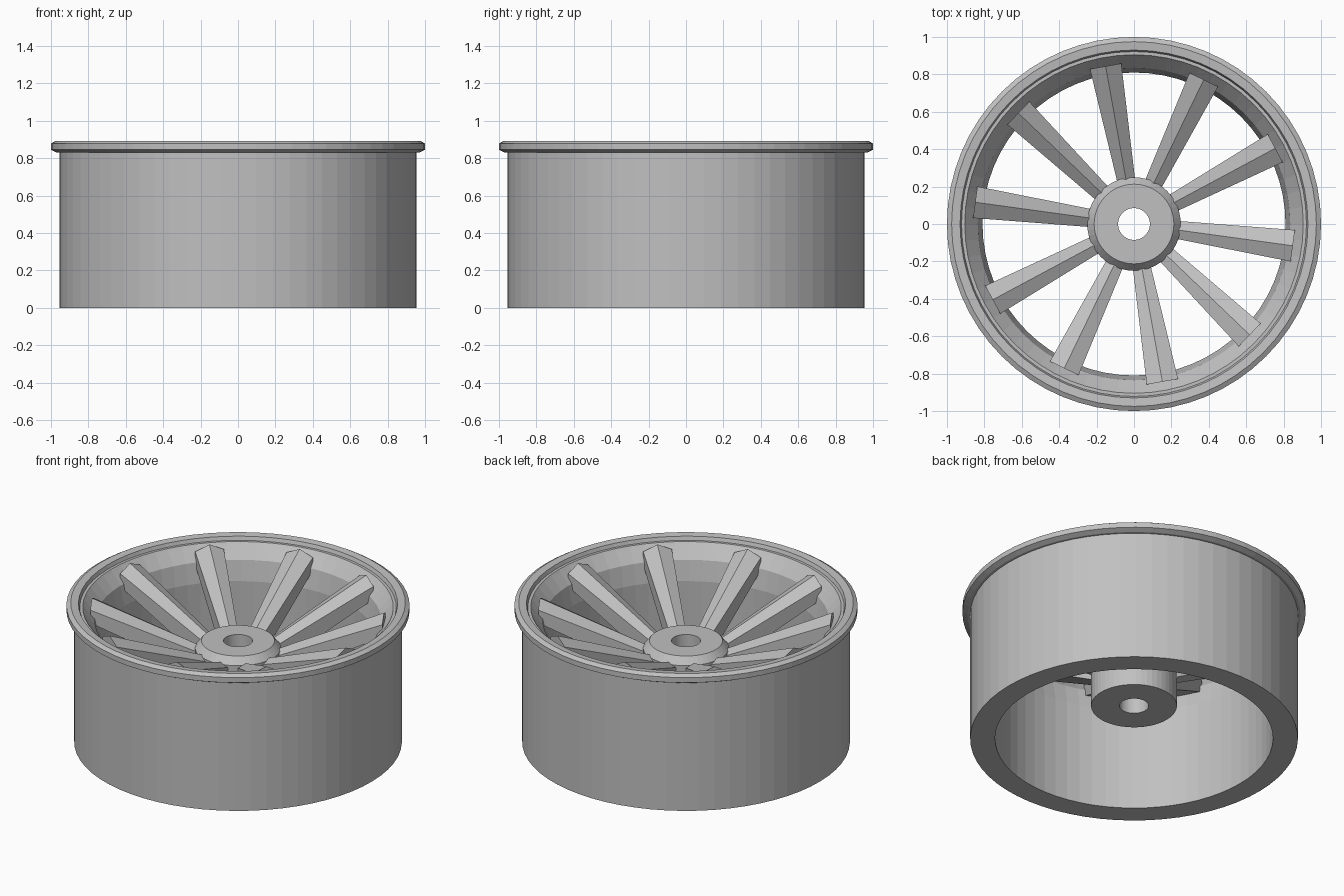
import bpy, bmesh
from math import radians, tau
from mathutils import Matrix, Vector

cube = bpy.data.objects.get("Cube")
if cube:
    bpy.data.objects.remove(cube, do_unlink=True)

grey = bpy.data.materials.new("plain_grey")
grey.use_nodes = True
GREY = (0.53, 0.53, 0.53, 1)
grey.diffuse_color = GREY
grey.node_tree.nodes["Principled BSDF"].inputs["Base Color"].default_value = GREY


def finish(bm, name):
    """Turn a bmesh into a named grey object with outward normals."""
    bmesh.ops.recalc_face_normals(bm, faces=bm.faces)
    mesh = bpy.data.meshes.new(name)
    bm.to_mesh(mesh)
    bm.free()
    mesh.materials.append(grey)
    obj = bpy.data.objects.new(name, mesh)
    bpy.context.collection.objects.link(obj)
    return obj


def lathe(name, profile, sides):
    """Spin a closed (radius, height) outline around the z axis."""
    bm = bmesh.new()
    verts = [bm.verts.new((r, 0, z)) for r, z in profile]
    edges = [bm.edges.new((verts[i - 1], v)) for i, v in enumerate(verts)]
    bmesh.ops.spin(bm, geom=verts + edges, cent=(0, 0, 0), axis=(0, 0, 1),
                   angle=tau, steps=sides, use_merge=True)
    bmesh.ops.remove_doubles(bm, verts=bm.verts, dist=0.0001)
    return finish(bm, name)


# Barrel with outer flange, stepped lip and tapering inner wall
lathe("rim_barrel", [
    (0.955, 0), (0.955, 0.83), (0.97, 0.83), (1.0, 0.845), (1.0, 0.878), (0.975, 0.893),
    (0.93, 0.888), (0.922, 0.865), (0.905, 0.865), (0.893, 0.85),
    (0.835, 0.78), (0.81, 0.655), (0.81, 0)], 64)

# Bored hub with chamfered top
lathe("hub", [(0.085, 0.22), (0.25, 0.22), (0.25, 0.605),
              (0.213, 0.65), (0.085, 0.65)], 48)


def section(bm, radius, half, ridge, shoulder, bottom):
    """Five-sided spoke section with a raised centre ridge."""
    outline = [(-half, bottom), (half, bottom), (half, shoulder),
               (0, ridge), (-half, shoulder)]
    return [bm.verts.new((radius, y, z)) for y, z in outline]


# Ten ridged spokes rising from hub to rim
SPOKES = 10
for n in range(SPOKES):
    bm = bmesh.new()
    inner = section(bm, 0.2, 0.046, 0.597, 0.572, 0.44)
    outer = section(bm, 0.857, 0.085, 0.876, 0.838, 0.755)
    bm.faces.new(inner)
    bm.faces.new(outer)
    for i in range(len(inner)):
        bm.faces.new((inner[i - 1], inner[i], outer[i], outer[i - 1]))
    turn = Matrix.Rotation(radians(28.2) + n * tau / SPOKES, 3, "Z")
    bmesh.ops.rotate(bm, verts=bm.verts, cent=Vector(), matrix=turn)
    finish(bm, f"spoke_{n + 1}")
